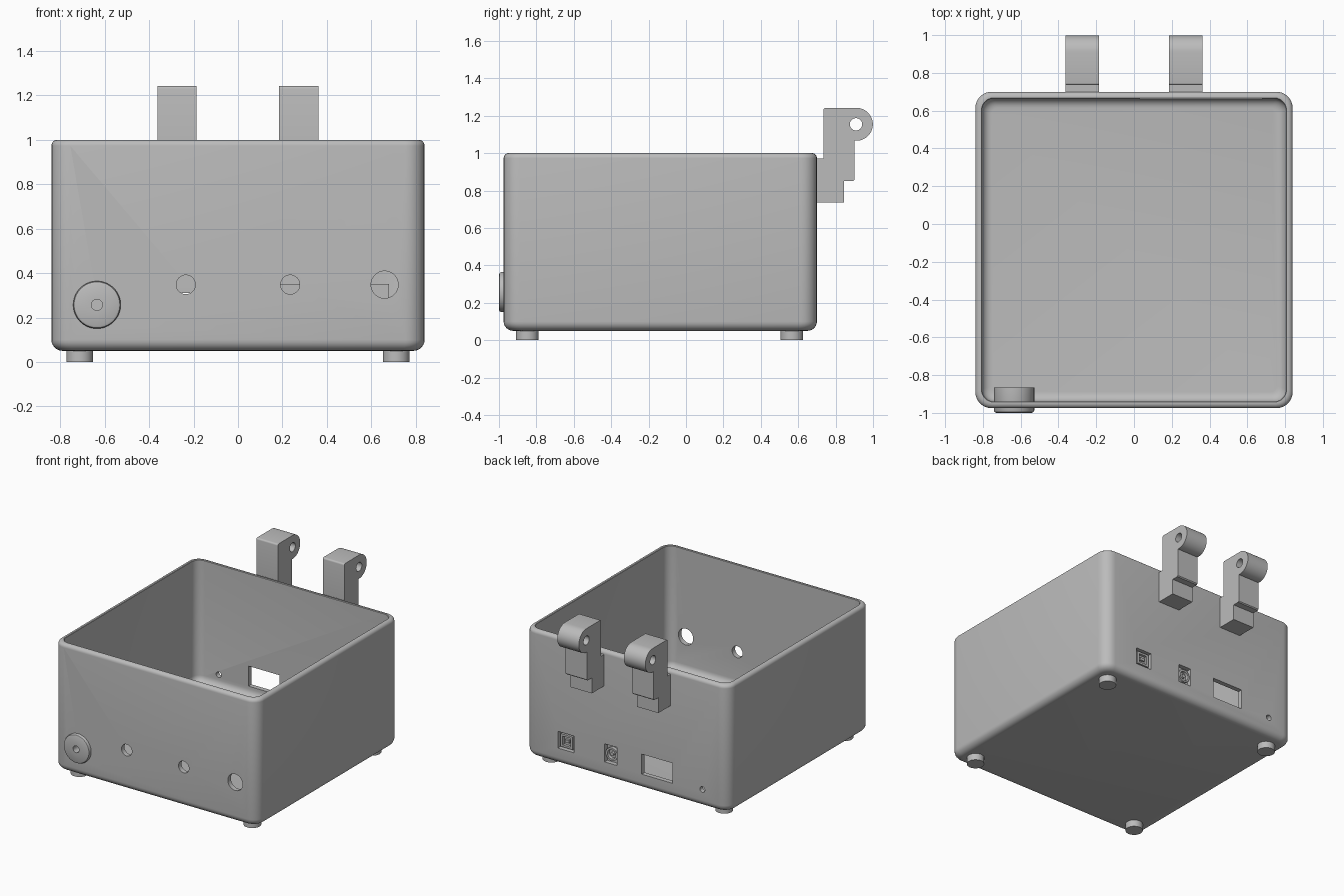
import bpy, bmesh, math
from mathutils import Matrix, Vector

cube = bpy.data.objects.get("Cube")
if cube:
    bpy.data.objects.remove(cube, do_unlink=True)

grey = bpy.data.materials.new("mid_grey")
grey.use_nodes = True
GREY = (0.5, 0.5, 0.5, 1)
grey.diffuse_color = GREY
grey.node_tree.nodes["Principled BSDF"].inputs["Base Color"].default_value = GREY


def finish(name, bm, smooth=True):
    bmesh.ops.recalc_face_normals(bm, faces=bm.faces)
    mesh = bpy.data.meshes.new(name)
    bm.to_mesh(mesh)
    bm.free()
    mesh.materials.append(grey)
    ob = bpy.data.objects.new(name, mesh)
    bpy.context.collection.objects.link(ob)
    if smooth:
        shade(ob)
    return ob


def shade(ob):
    bpy.ops.object.select_all(action='DESELECT')
    ob.select_set(True)
    bpy.context.view_layer.objects.active = ob
    bpy.ops.object.shade_smooth_by_angle(angle=math.radians(35))


def block(name, x, y, z):
    """Box from three (low, high) ranges."""
    bm = bmesh.new()
    bmesh.ops.create_cube(bm, size=1)
    for v in bm.verts:
        v.co = [lo + (c + 0.5) * (hi - lo) for c, (lo, hi) in zip(v.co, (x, y, z))]
    return finish(name, bm, False)


def rod(name, centre, radius, depth, axis, sides=48):
    """Cylinder along a chosen axis."""
    bm = bmesh.new()
    turn = Vector((0, 0, 1)).rotation_difference(Vector(axis)).to_matrix().to_4x4()
    bmesh.ops.create_cone(bm, cap_ends=True, segments=sides, radius1=radius,
                          radius2=radius, depth=depth,
                          matrix=Matrix.Translation(centre) @ turn)
    return finish(name, bm)


def ring_part(name, x, z, profile, sides=64):
    """Closed (radius, y) profile spun around an axis along y."""
    bm = bmesh.new()
    rows = []
    for i in range(sides):
        a = math.tau * i / sides
        rows.append([bm.verts.new((x + r * math.cos(a), y, z + r * math.sin(a)))
                     for r, y in profile])
    n = len(profile)
    for i in range(sides):
        p, q = rows[i], rows[(i + 1) % sides]
        for j in range(n):
            k = (j + 1) % n
            bm.faces.new((p[j], p[k], q[k], q[j]))
    return finish(name, bm)


def cut(ob, cutters):
    for c in cutters:
        mod = ob.modifiers.new("cut", 'BOOLEAN')
        mod.operation, mod.solver, mod.object = 'DIFFERENCE', 'EXACT', c
        bpy.context.view_layer.objects.active = ob
        bpy.ops.object.modifier_apply(modifier=mod.name)
        bpy.data.objects.remove(c, do_unlink=True)
    shade(ob)


def arc(cx, cz, r, start, end, steps=6):
    return [(cx + r * math.cos(math.radians(start + (end - start) * i / steps)),
             cz + r * math.sin(math.radians(start + (end - start) * i / steps)))
            for i in range(steps + 1)]


# Open box: rounded rectangles stacked along an (inset, height) wall profile
HX, HY, MID, WALL = 0.84, 0.8375, -0.1375, 0.035
wall = (arc(0.05, 0.10, 0.05, 270, 180) + arc(0.027, 0.973, 0.027, 180, 90)
        + [(WALL - 0.003, 1.0), (WALL, 0.997)]
        + arc(WALL + 0.05, 0.14, 0.05, 180, 270))
bm = bmesh.new()
rings = []
for inset, z in wall:
    r = max(0.085 - inset * 0.6, 0.03)
    hx, hy = HX - inset - r, HY - inset - r
    ring = []
    for sx, sy, start in ((1, 1, 0), (-1, 1, 90), (-1, -1, 180), (1, -1, 270)):
        for px, py in arc(sx * hx, sy * hy + MID, r, start, start + 90):
            ring.append(bm.verts.new((px, py, z)))
    rings.append(ring)
for lo, hi in zip(rings, rings[1:]):
    for i in range(len(lo)):
        j = (i + 1) % len(lo)
        bm.faces.new((lo[i], lo[j], hi[j], hi[i]))
bm.faces.new(rings[0])
bm.faces.new(rings[-1])
case = finish("case", bm)

# Openings in the front and back walls
FRONT, BACK, Y = -0.957, 0.683, (0, 1, 0)
holes = [rod("front_hole_cutter", (x, FRONT, z), r, 0.1, Y) for x, z, r in (
    (-0.635, 0.257, 0.095), (-0.235, 0.348, 0.043),
    (0.235, 0.348, 0.043), (0.66, 0.348, 0.061))]
holes.append(rod("small_back_cutter", (-0.625, BACK, 0.18), 0.021, 0.1, Y))
for x, z in (((0.433, 0.567), (0.17, 0.295)), ((0.078, 0.182), (0.17, 0.305)),
             ((-0.38, -0.125), (0.16, 0.31))):
    holes.append(block("port_cutter", x, (0.62, 0.75), z))
cut(case, holes)

# Dial clamped through the front wall
ring_part("front_dial", -0.635, 0.257,
          [(0.025, -1.0), (0.094, -1.0), (0.103, -0.996), (0.107, -0.987),
           (0.107, -0.865), (0.025, -0.865)])

# Ports in the back wall, carried by a thin inner plate
block("port_plate", (0.03, 0.68), (0.658, 0.667), (0.12, 0.35))
socket = block("square_socket", (0.45, 0.55), (0.66, 0.692), (0.185, 0.28))
cut(socket, [block("socket_cutter", (0.467, 0.533), (0.672, 0.75), (0.2, 0.265))])
block("socket_tongue", (0.482, 0.518), (0.665, 0.688), (0.222, 0.243))
ring_part("round_socket", 0.13, 0.237,
          [(0.034, 0.66), (0.048, 0.66), (0.048, 0.692), (0.034, 0.692)], 32)
rod("round_socket_pin", (0.13, 0.674, 0.237), 0.014, 0.028, Y, 24)

# Feet
for x in (-0.7125, 0.7125):
    for y in (-0.848, 0.566):
        rod("foot", (x, y, 0.03), 0.06, 0.06, (0, 0, 1))

# Hinge brackets: side profile (y, z) pushed across x, with a pin hole
side = ([(0.69, 0.735), (0.845, 0.735), (0.845, 0.85), (0.893, 0.85), (0.9, 0.857)]
        + arc(0.911, 1.154, 0.088, -97, 90, 20)
        + arc(0.747, 1.23, 0.012, 90, 180, 4) + [(0.735, 0.97), (0.69, 0.97)])
for x in (-0.275, 0.273):
    bm = bmesh.new()
    face = bm.faces.new([bm.verts.new((x - 0.0885, y, z)) for y, z in side])
    out = bmesh.ops.extrude_face_region(bm, geom=[face])["geom"]
    bmesh.ops.translate(bm, vec=(0.177, 0, 0),
                        verts=[v for v in out if isinstance(v, bmesh.types.BMVert)])
    bracket = finish("hinge_bracket", bm)
    cut(bracket, [rod("pin_cutter", (x, 0.909, 1.154), 0.033, 0.4, (1, 0, 0), 32)])
